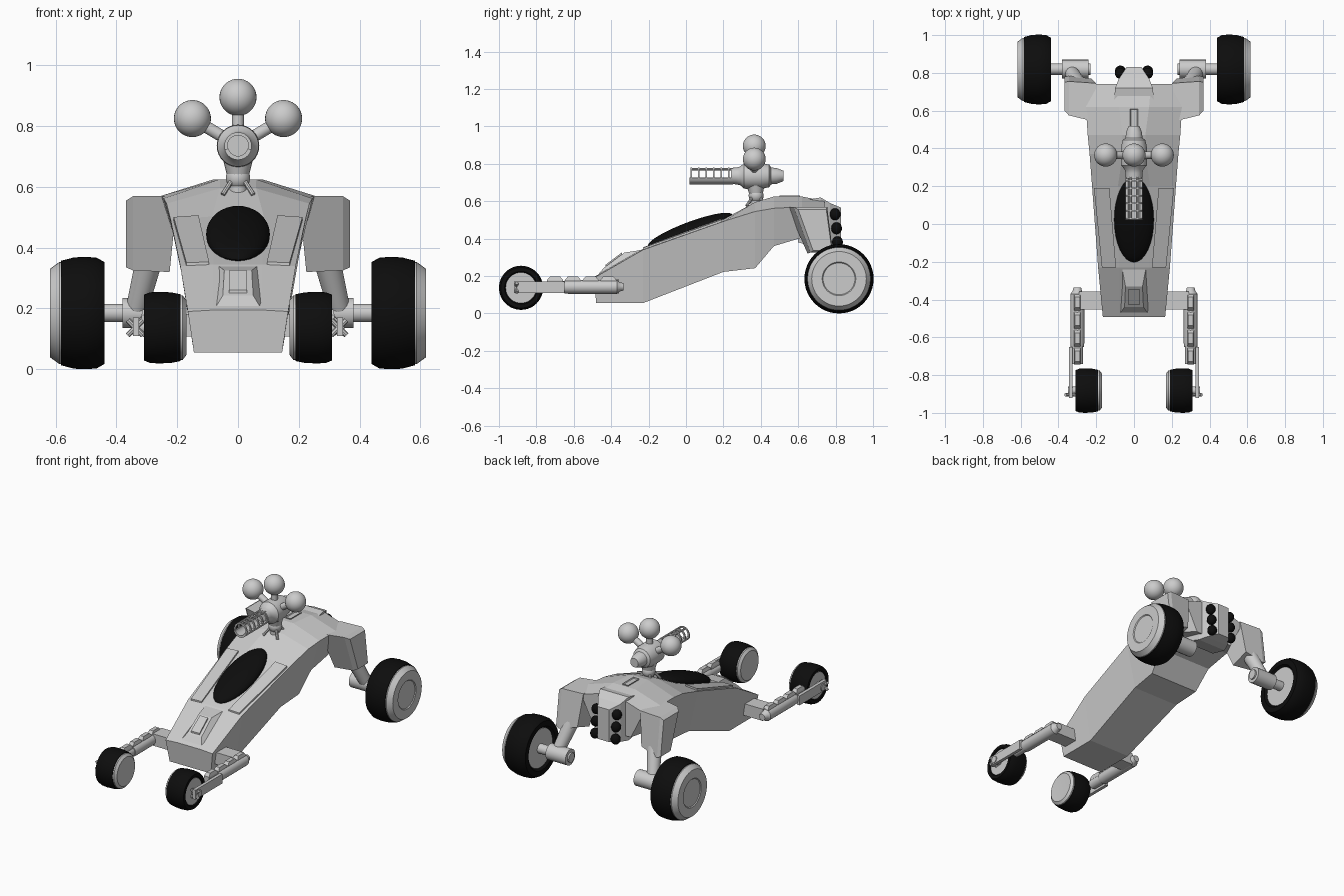
import bpy, bmesh, math
from mathutils import Vector, Matrix

if "Cube" in bpy.data.objects:
    bpy.data.objects.remove(bpy.data.objects["Cube"])

def material(name, c):
    m = bpy.data.materials.new(name)
    m.diffuse_color = (c, c, c, 1)
    m.use_nodes = True
    m.node_tree.nodes["Principled BSDF"].inputs["Base Color"].default_value = m.diffuse_color
    return m

GREY = material("plain grey", 0.6)
BLACK = material("black", 0.004)
smooth = []

def finish(name, bm, mat, round_shade=False):
    bmesh.ops.remove_doubles(bm, verts=bm.verts, dist=1e-5)
    bmesh.ops.recalc_face_normals(bm, faces=bm.faces)
    me = bpy.data.meshes.new(name)
    bm.to_mesh(me)
    bm.free()
    me.materials.append(mat)
    ob = bpy.data.objects.new(name, me)
    bpy.context.collection.objects.link(ob)
    if round_shade:
        smooth.append(ob)
    return ob

def loft(name, rings, mat=GREY):
    """Skin closed rings of equal size and cap both ends."""
    bm = bmesh.new()
    vs = [[bm.verts.new(p) for p in r] for r in rings]
    n = len(vs[0])
    for a, b in zip(vs, vs[1:]):
        for i in range(n):
            bm.faces.new((a[i], a[(i + 1) % n], b[(i + 1) % n], b[i]))
    bm.faces.new(vs[0])
    bm.faces.new(vs[-1])
    return finish(name, bm, mat)

def lathe(name, origin, direction, profile, mat=GREY, n=32):
    """Revolve (radius, distance) points about an axis."""
    rot = Vector((0, 0, 1)).rotation_difference(Vector(direction)).to_matrix()
    bm = bmesh.new()
    prof = [(0, profile[0][1])] + list(profile) + [(0, profile[-1][1])]
    vs = [[bm.verts.new(Vector(origin) + rot @ Vector((r * math.cos(k * math.tau / n),
           r * math.sin(k * math.tau / n), t))) for k in range(n)] for r, t in prof]
    for a, b in zip(vs, vs[1:]):
        for i in range(n):
            bm.faces.new((a[i], a[(i + 1) % n], b[(i + 1) % n], b[i]))
    bmesh.ops.dissolve_degenerate(bm, dist=1e-6, edges=bm.edges)
    return finish(name, bm, mat, True)

def rod(name, a, b, r, r2=None, n=20, mat=GREY):
    d = Vector(b) - Vector(a)
    return lathe(name, a, d.normalized(), [(r, 0), (r if r2 is None else r2, d.length)], mat, n)

def ball(name, c, r, scale=(1, 1, 1), tilt=0, mat=GREY):
    bm = bmesh.new()
    bmesh.ops.create_uvsphere(bm, u_segments=32, v_segments=18, radius=r)
    m = Matrix.Translation(c) @ Matrix.Rotation(tilt, 4, 'X') @ Matrix.Diagonal((*scale, 1))
    bmesh.ops.transform(bm, matrix=m, verts=bm.verts)
    return finish(name, bm, mat, True)

def box(name, c, s, mat=GREY):
    x, y, z = (v / 2 for v in s)
    return loft(name, [[(c[0] + i * x, c[1] + j * y, c[2] + k * z) for i, j in
                ((-1, -1), (1, -1), (1, 1), (-1, 1))] for k in (-1, 1)], mat)

def frame(name, corners, w, t):
    """Raised plate with a sunken middle, leaving a thin rim."""
    ob = loft(name, [[(x, y, z - 0.01) for x, y, z in corners],
                     [(x, y, z + t) for x, y, z in corners]])
    bm = bmesh.new()
    bm.from_mesh(ob.data)
    top = max(bm.faces, key=lambda f: f.calc_center_median().z)
    bmesh.ops.inset_individual(bm, faces=[top], thickness=w)
    bmesh.ops.translate(bm, verts=top.verts, vec=(0, 0, -t * 0.8))
    bm.to_mesh(ob.data)
    bm.free()

# hull: y, bottom z, bottom half width, edge z, edge half width, ridge z, ridge half width
hull = [(-.48, .055, .145, .19, .165, .195, .08), (-.23, .055, .145, .34, .19, .345, .08),
        (.2, .222, .16, .492, .222, .503, .085), (.37, .242, .17, .545, .235, .595, .06),
        (.47, .36, .185, .562, .245, .625, .06), (.62, .405, .2, .57, .255, .625, .08),
        (.74, .38, .13, .56, .22, .6, .09)]
rings = []
for y, bz, bw, ez, ew, rz, rw in hull:
    f = -.012 if y < -.4 else 0
    rings.append([(-bw, y, bz), (bw, y, bz), (ew, y + f, ez), (rw, y + f, rz),
                  (-rw, y + f, rz), (-ew, y + f, ez)])
loft("hull", rings)

# tail block and its exhausts
loft("tail", [[(-w, y, lo), (w, y, lo), (w, y, hi), (-w, y, hi)] for y, w, lo, hi in
              ((.6, .11, .38, .6), (.72, .1, .345, .62), (.77, .08, .35, .59), (.83, .04, .36, .565))])
for s in (1, -1):
    for i, (y, z) in enumerate(((.797, .53), (.805, .455), (.81, .38))):
        ball(f"exhaust_{i}_{s}", (s * .072, y, z), .032, (.9, .9, 1), 0, BLACK)

# canopy
ball("canopy", (0, .022, .444), 1, (.105, .24, .045), math.radians(20.5), BLACK)

# nose scoop with vent rim
loft("nose_scoop", [[(-.085, -.488, .185), (.085, -.488, .185), (.07, -.2, .345), (-.07, -.2, .345)],
                    [(-.05, -.44, .243), (.05, -.44, .243), (.045, -.33, .325), (-.045, -.33, .325)]])
frame("nose_vent", [(-.03, -.43, .252), (.03, -.43, .252), (.028, -.343, .318), (-.028, -.343, .318)], .007, .008)

# deck panels and spine panel
for s in (1, -1):
    c = [(s * .095, -.23, .344), (s * .17, -.23, .342), (s * .212, .19, .492), (s * .13, .19, .498)]
    frame(f"deck_panel_{s}", c, .012, .009)
frame("spine_panel", [(-.02, .5, .625), (.02, .5, .625), (.02, .61, .625), (-.02, .61, .625)], .006, .006)

for s in (1, -1):
    side = "left" if s < 0 else "right"
    # rear hip, leg and axle
    loft("rear_hip_" + side, [
        [(s * .2, .54, .57), (s * .2, .745, .57), (s * .225, .77, .36), (s * .225, .65, .32)],
        [(s * .345, .575, .57), (s * .345, .755, .57), (s * .345, .785, .325), (s * .345, .665, .325)],
        [(s * .368, .6, .555), (s * .368, .75, .555), (s * .368, .78, .335), (s * .368, .68, .335)]])
    rod("rear_leg_" + side, (s * .29, .73, .37), (s * .335, .81, .19), .045, .036)
    rod("rear_axle_housing_" + side, (s * .24, .82, .185), (s * .38, .82, .185), .05)
    rod("rear_axle_tip_" + side, (s * .23, .82, .185), (s * .25, .82, .185), .03)
    rod("rear_axle_" + side, (s * .37, .82, .185), (s * .5, .82, .185), .03)
    # rear wheel
    o = (s * .44, .818, .185)
    lathe("rear_tyre_" + side, o, (s, 0, 0), [(.12, .02), (.135, 0), (.168, 0), (.182, .025),
          (.185, .06), (.183, .1), (.172, .142)], BLACK, 48)
    lathe("rear_rim_" + side, o, (s, 0, 0), [(.122, .012), (.122, .03)], GREY, 48)
    lathe("rear_cap_" + side, o, (s, 0, 0), [(.168, .13), (.168, .148), (.146, .178), (.09, .177),
          (.085, .172)], GREY, 48)
    # front wheel, cap on the inner side
    o = (s * .31, -.882, .137)
    lathe("front_tyre_" + side, o, (-s, 0, 0), [(.08, .012), (.088, 0), (.108, 0), (.116, .02),
          (.118, .05), (.116, .09), (.11, .12)], BLACK, 48)
    lathe("front_rim_" + side, o, (-s, 0, 0), [(.082, .005), (.082, .02)], GREY, 48)
    lathe("front_cap_" + side, o, (-s, 0, 0), [(.106, .11), (.106, .128), (.09, .14), (.06, .138)], GREY, 48)
    rod("front_axle_" + side, (s * .27, -.882, .137), (s * .35, -.882, .137), .022)
    # front arm: mount, cylinder, ribs, fork
    box("front_mount_" + side, (s * .22, -.405, .145), (.14, .095, .075))
    lathe("front_arm_" + side, (s * .3, -.65, .142), (0, 1, 0),
          [(.035, 0), (.037, .02), (.037, .28), (.025, .295), (.02, .315)], GREY, 20)
    rod("front_arm_end_" + side, (s * .3, -.74, .142), (s * .3, -.65, .142), .03)
    for i in range(4):
        y = -.7 + i * .095
        loft(f"arm_rib_{side}_{i}", [[(s * .3 - w, y - l, z), (s * .3 + w, y - l, z),
             (s * .3 + w, y + l, z), (s * .3 - w, y + l, z)] for w, l, z in
             ((.018, .043, .145), (.018, .043, .178), (.013, .028, .196))])
    box("front_fork_" + side, (s * .335, -.785, .14), (.02, .27, .06))
    for a in (1, -1):
        rod(f"fork_brace_{side}_{a}", (s * .335 - .028, -.905, .137 - a * .025),
            (s * .335 + .022, -.905, .137 + a * .025), .009, n=8)

# turret base
ball("turret_joint", (0, .375, .63), .04)
rod("turret_neck", (0, .375, .63), (0, .37, .73), .034, .06)
rod("turret_base", (0, .375, .58), (0, .375, .615), .03)
for sx in (1, -1):
    for sy in (1, -1):
        rod(f"turret_foot_{sx}_{sy}", (sx * .015, .375 + sy * .015, .63),
            (sx * .05, .375 + sy * .05, .575), .008, n=8)

# turret body, muzzle end to tail cone
lathe("turret_body", (0, .24, .735), (0, 1, 0), [(.043, 0), (.045, .03), (.05, .05), (.068, .07),
      (.07, .1), (.07, .16), (.06, .205), (.045, .215), (.042, .245), (.028, .28)])

# three tanks on stalks
for i, (x, z) in enumerate(((0, .895), (.15, .825), (-.15, .825))):
    rod(f"tank_stalk_{i}", (0, .365, .735), (x, .365, z), .02)
    ball(f"tank_{i}", (x, .365, z), .061)

# barrel: half-pipe trough, hoops and rails
def arc(name, y0, y1, a0, a1, ro, ri, n=14):
    pts = [(a0 + (a1 - a0) * k / n) for k in range(n + 1)]
    loft(name, [[(r * math.cos(a), y, .735 + r * math.sin(a)) for r, y in
         ((ro, y0), (ro, y1), (ri, y1), (ri, y0))] for a in pts])

arc("barrel_trough", .02, .25, math.radians(195), math.radians(345), .046, .033)
for i in range(6):
    y = .025 + i * .04
    arc(f"barrel_hoop_{i}", y, y + .008, math.radians(-15), math.radians(195), .045, .035)
for i, a in enumerate((65, 115)):
    x, z = .04 * math.cos(math.radians(a)), .735 + .04 * math.sin(math.radians(a))
    rod(f"barrel_rail_{i}", (x, .025, z), (x, .25, z), .006, n=8)

# soft shading on the round parts
for ob in smooth:
    ob.select_set(True)
bpy.context.view_layer.objects.active = smooth[0]
bpy.ops.object.shade_smooth_by_angle(angle=math.radians(35))
